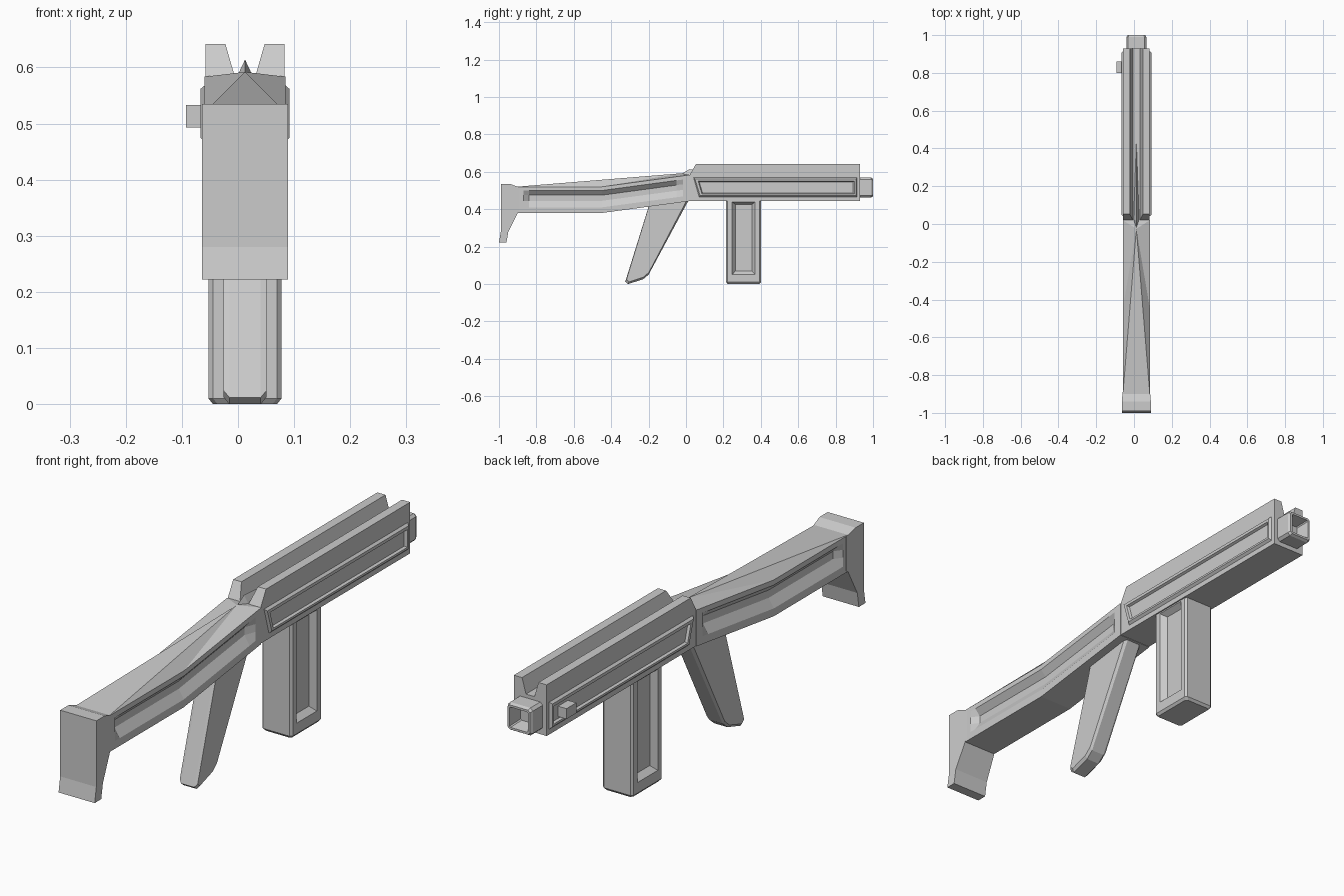
import bpy, bmesh

if "Cube" in bpy.data.objects:
    bpy.data.objects.remove(bpy.data.objects["Cube"])

CX = 0.0125  # centre plane of the body
grey = bpy.data.materials.new("plain grey")
grey.diffuse_color = (0.6, 0.6, 0.6, 1)
grey.use_nodes = True
grey.node_tree.nodes["Principled BSDF"].inputs["Base Color"].default_value = grey.diffuse_color


def finish(name, bm):
    bmesh.ops.recalc_face_normals(bm, faces=bm.faces)
    for v in bm.verts:
        v.co.x += CX
    me = bpy.data.meshes.new(name)
    bm.to_mesh(me)
    bm.free()
    me.materials.append(grey)
    ob = bpy.data.objects.new(name, me)
    bpy.context.collection.objects.link(ob)
    return ob


def loft(name, rings):
    """Skin a list of rings of equal length and cap both ends."""
    bm = bmesh.new()
    vs = [[bm.verts.new(p) for p in r] for r in rings]
    n = len(rings[0])
    for a, b in zip(vs, vs[1:]):
        for i in range(n):
            j = (i + 1) % n
            bm.faces.new((a[i], a[j], b[j], b[i]))
    bm.faces.new(vs[0])
    bm.faces.new(vs[-1])
    return finish(name, bm)


def side(poly, x):
    """Place a (y, z) outline at a given x."""
    return [(x, y, z) for y, z in poly]


def quad(y0, y1, z0, z1, lean=0.0):
    return [(y0 + lean, z0), (y1, z0), (y1, z1), (y0, z1)]


def octagon(hx, hy, c):
    return [(hx, hy - c), (hx - c, hy), (c - hx, hy), (-hx, hy - c),
            (-hx, c - hy), (c - hx, -hy), (hx - c, -hy), (hx, c - hy)]


def cut(ob, cutter):
    cutter.hide_render = True
    cutter.hide_viewport = True
    m = ob.modifiers.new("recess", 'BOOLEAN')
    m.operation = 'DIFFERENCE'
    m.solver = 'EXACT'
    m.object = cutter


# Stock: cross-sections with a groove on each side, and a fanned top
W = 0.072
bm = bmesh.new()
rings = []
for y, d in [(-0.91, 0), (-0.87, 0), (-0.84, .022), (-0.45, .022), (-0.05, .022), (-0.015, 0), (0.02, 0)]:
    dz = max(0, y + 0.45) * 0.135
    half = [(W, .52), (W, .50), (W - d, .475), (W - d, .445), (W, .41), (W, .38)]
    pts = half + [(-x, z) for x, z in reversed(half)]
    rings.append([bm.verts.new((x, y, z + dz)) for x, z in pts])
for a, b in zip(rings, rings[1:]):
    for i in range(11):
        bm.faces.new((a[i], a[i + 1], b[i + 1], b[i]))
bm.faces.new(rings[0])
bm.faces.new(rings[-1])
apex = bm.verts.new((0, -0.025, 0.592))
rim = [r[0] for r in rings] + [r[-1] for r in reversed(rings)]
for i, v in enumerate(rim):
    bm.faces.new((v, rim[(i + 1) % len(rim)], apex))
finish("stock", bm)

# Butt plate, narrowing to the stock at its inner edge
butt = [(-.99, .535), (-.94, .535), (-.89, .517), (-.89, .385), (-.90, .38),
        (-.95, .28), (-.96, .222), (-1.0, .222), (-.99, .28)]
loft("butt_plate", [[(s * (.077 if y < -.93 else .0725), y, z) for y, z in butt] for s in (-1, 1)])

# Rear grip with chamfered edges
grip = [(-.195, .43), (.015, .45), (-.20, .05), (-.23, .025), (-.31, 0), (-.325, .012)]
gy, gz = -.18, .2
small = [(y + (gy - y) * .05, z + .012 if z < .1 else z) for y, z in grip]
loft("grip", [side(small, -.038), side(grip, -.028), side(grip, .028), side(small, .038)])

# Receiver block and the two top rails
receiver = loft("receiver", [side([(.01, .445), (.93, .445), (.93, .583), (.02, .583)], x) for x in (-.07, .07)])
for s, tag in ((1, "right"), (-1, "left")):
    rail = []
    for back in (False, True):
        rail.append([(s * x, .93 if back else y, z) for x, y, z in
                     [(.07, .02, .583), (.07, .053, .642), (.035, .053, .642), (.018, .02, .583)]])
    loft(tag + "_rail", rail)

    # Side panel: raised frame, slot and inner bar
    slot = quad(.065, .90, .482, .55, .02)
    cut(receiver, loft(tag + "_slot_cutter", [side(slot, s * .05), side(slot, s * .1)]))
    loft(tag + "_side_panel", [
        side(quad(.04, .915, .465, .57, .03), s * .0695),
        side(quad(.048, .908, .474, .562, .027), s * .079),
        side(quad(.065, .90, .482, .55, .02), s * .079),
        side(quad(.077, .888, .49, .541, .015), s * .06),
        side(quad(.085, .88, .500, .531, .01), s * .06),
        side(quad(.09, .875, .504, .527, .008), s * .068)])

# Ridge in the channel between the rails
bm = bmesh.new()
tip, peak, tail = [bm.verts.new(p) for p in ((0, -.03, .585), (0, .018, .614), (0, .48, .58))]
l, r = [bm.verts.new((x, .025, .58)) for x in (-.016, .016)]
for f in ((tip, peak, l), (tip, r, peak), (peak, r, tail), (peak, tail, l), (tip, l, tail, r)):
    bm.faces.new(f)
finish("channel_ridge", bm)

# Side handle
loft("side_handle", [side(quad(.80, .86, .493, .533), x) for x in (-.1055, -.055)])

# Hollow square end piece
loft("muzzle", [[(x, y, .516 + z) for x, z in octagon(h, h, c)] for y, h, c in
                [(.92, .053, .01), (.99, .053, .01), (1.0, .047, .008),
                 (1.0, .039, .004), (.945, .03, .004)]])

# Magazine with a sunken panel on each side
mag = loft("magazine", [[(x, .308 + y, z) for x, y in octagon(hx, hy, .008)] for z, hx, hy in
                        [(0, .057, .085), (.01, .065, .093), (.45, .065, .093)]])
for s, tag in ((1, "right"), (-1, "left")):
    cut(mag, loft(tag + "_magazine_cutter", [
        side(quad(.264, .352, .070, .425), s * .043),
        side(quad(.246, .370, .050, .440), s * .0655),
        side(quad(.246, .370, .050, .440), s * .09)]))
